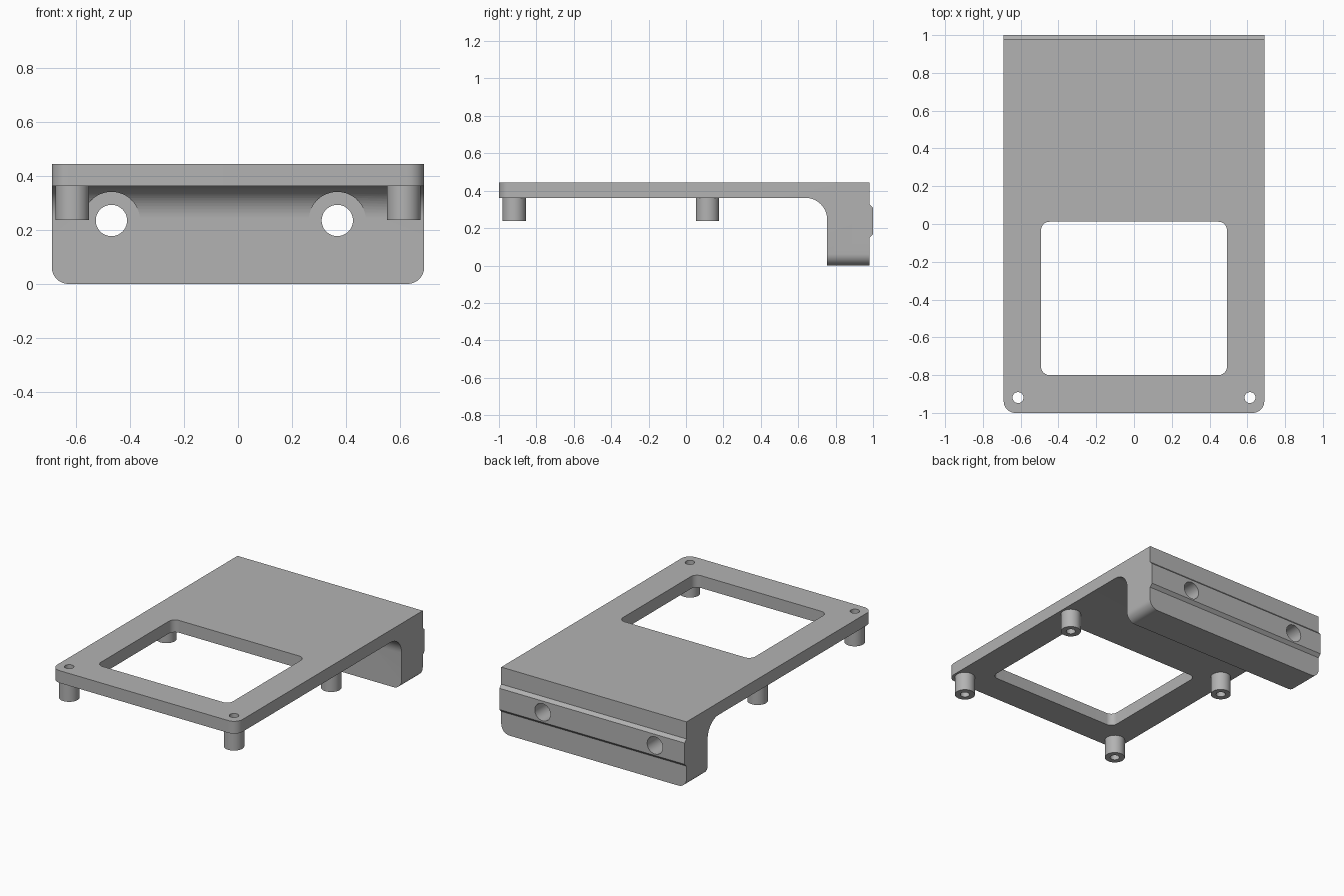
import bpy, bmesh, math
from mathutils import Matrix, Vector

cube = bpy.data.objects.get("Cube")
if cube:
    bpy.data.objects.remove(cube, do_unlink=True)

HALF_W, TOP, UNDER = 0.69, 0.445, 0.362
POST_X, POST_R = 0.614, 0.0625

grey = bpy.data.materials.new("plain grey")
grey.use_nodes = True
colour = (0.45, 0.45, 0.45, 1)
grey.diffuse_color = colour
grey.node_tree.nodes["Principled BSDF"].inputs["Base Color"].default_value = colour


def make_object(name, bm):
    bmesh.ops.recalc_face_normals(bm, faces=bm.faces)
    mesh = bpy.data.meshes.new(name)
    bm.to_mesh(mesh)
    bm.free()
    mesh.materials.append(grey)
    obj = bpy.data.objects.new(name, mesh)
    bpy.context.collection.objects.link(obj)
    return obj


def prism(name, points, direction, rounded=None, radius=0.05):
    """Extrude a flat outline and round the edges picked by a rule."""
    bm = bmesh.new()
    face = bm.faces.new([bm.verts.new(p) for p in points])
    ext = bmesh.ops.extrude_face_region(bm, geom=[face])
    moved = [v for v in ext["geom"] if isinstance(v, bmesh.types.BMVert)]
    bmesh.ops.translate(bm, verts=moved, vec=direction)
    if rounded:
        edges = [e for e in bm.edges if rounded(*[v.co for v in e.verts])]
        bmesh.ops.bevel(bm, geom=edges, offset=radius, segments=10,
                        profile=0.5, affect='EDGES')
    return make_object(name, bm)


def cylinder(name, start, end, radius, sides=48):
    start, end = Vector(start), Vector(end)
    axis = end - start
    bm = bmesh.new()
    turn = axis.to_track_quat('Z', 'Y').to_matrix().to_4x4()
    bmesh.ops.create_cone(bm, cap_ends=True, segments=sides, radius1=radius,
                          radius2=radius, depth=axis.length,
                          matrix=Matrix.Translation((start + end) / 2) @ turn)
    return make_object(name, bm)


def cut(target, cutter):
    mod = target.modifiers.new("cut", 'BOOLEAN')
    mod.operation, mod.solver, mod.object = 'DIFFERENCE', 'EXACT', cutter
    bpy.context.view_layer.objects.active = target
    bpy.ops.object.modifier_apply(modifier=mod.name)
    bpy.data.objects.remove(cutter, do_unlink=True)


# Side profile: plate, inner fillet, clamping wall and raised rear rib
r, wall_y, back_y = 0.117, 0.755, 0.98
profile = [(-1, UNDER)]
for i in range(17):
    a = math.pi / 2 * (1 - i / 16)
    profile.append((wall_y - r + r * math.cos(a), UNDER - r + r * math.sin(a)))
profile += [(wall_y, 0), (back_y, 0), (back_y, 0.147), (1, 0.167),
            (1, 0.31), (back_y, 0.33), (back_y, TOP), (-1, TOP)]


def outer_corner(a, b):
    front = a.y < -0.99 and b.y < -0.99 and abs(a.x - b.x) < 1e-4
    foot = a.z < 1e-4 and b.z < 1e-4 and abs(a.x - b.x) < 1e-4
    return front or foot


bracket = prism("bracket_body", [(-HALF_W, y, z) for y, z in profile],
                (2 * HALF_W, 0, 0), outer_corner, 0.062)

# Rounded rectangular window
cut(bracket, prism("window_cutter",
                   [(-0.492, -0.8, 0.3), (0.492, -0.8, 0.3),
                    (0.492, 0.012, 0.3), (-0.492, 0.012, 0.3)],
                   (0, 0, 0.3), lambda a, b: abs(a.z - b.z) > 0.1, 0.045))

# Bolt holes through the wall, with clearance for the bolt heads
for x in (-0.469, 0.368):
    cut(bracket, cylinder("bolt_cutter", (x, 0.6, 0.235), (x, 1.1, 0.235), 0.058))
    cut(bracket, cylinder("head_cutter", (x, 0.5, 0.235), (x, wall_y, 0.235), 0.106))

# Standoff posts: front pair drilled through, rear pair blind
posts = []
for row, y, drill_top in (("front", -0.919, 0.6), ("rear", 0.115, 0.4)):
    for side, x in (("right", -POST_X), ("left", POST_X)):
        post = cylinder(f"{row}_{side}_post", (x, y, 0.237), (x, y, UNDER + 0.01), POST_R)
        for part in (bracket, post):
            cut(part, cylinder("drill_cutter", (x, y, 0.1), (x, y, drill_top), 0.029, 32))
        posts.append(post)

# Smooth rounded surfaces while keeping hard edges
bpy.ops.object.select_all(action='DESELECT')
for obj in [bracket] + posts:
    obj.select_set(True)
bpy.context.view_layer.objects.active = bracket
bpy.ops.object.shade_smooth_by_angle(angle=math.radians(30))
